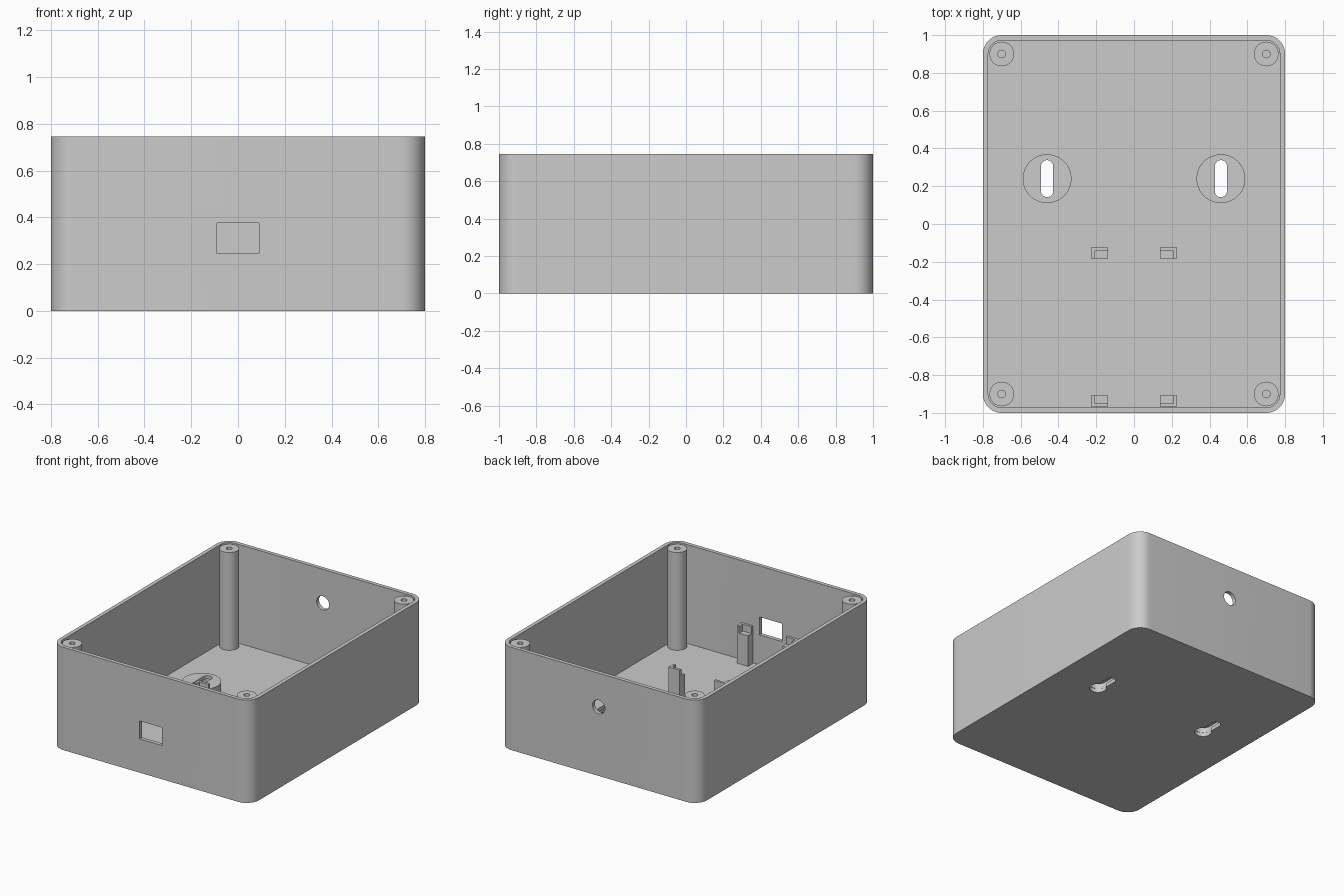
import bpy
import bmesh
import math
from mathutils import Matrix

cube = bpy.data.objects.get("Cube")
if cube:
    bpy.data.objects.remove(cube, do_unlink=True)

GREY = (0.6, 0.6, 0.6, 1.0)
plastic = bpy.data.materials.new("grey plastic")
plastic.use_nodes = True
plastic.diffuse_color = GREY
plastic.node_tree.nodes["Principled BSDF"].inputs["Base Color"].default_value = GREY

HALF_X, HALF_Y, HEIGHT = 0.8, 1.0, 0.745
WALL, FLOOR, CORNER = 0.028, 0.028, 0.1


def rounded(cx, cy, hx, hy, r, steps=12):
    """Outline of a rounded rectangle; also makes circles and slots."""
    pts = []
    for i, (sx, sy) in enumerate([(1, 1), (-1, 1), (-1, -1), (1, -1)]):
        for k in range(steps + 1):
            a = math.pi / 2 * (i + k / steps)
            pts.append((cx + sx * (hx - r) + r * math.cos(a),
                        cy + sy * (hy - r) + r * math.sin(a)))
    return pts


def circle(cx, cy, r):
    return rounded(cx, cy, r, r, r)


def box(x0, x1, y0, y1):
    return [(x0, y0), (x1, y0), (x1, y1), (x0, y1)]


def prism(name, outline, z0, z1, matrix=None):
    """Extrude an outline from z0 to z1."""
    bm = bmesh.new()
    face = bm.faces.new([bm.verts.new((x, y, z0)) for x, y in outline])
    top = bmesh.ops.extrude_face_region(bm, geom=[face])["geom"]
    moved = [v for v in top if isinstance(v, bmesh.types.BMVert)]
    bmesh.ops.translate(bm, verts=moved, vec=(0, 0, z1 - z0))
    bmesh.ops.remove_doubles(bm, verts=bm.verts[:], dist=1e-5)
    if matrix:
        bm.transform(matrix)
    bmesh.ops.recalc_face_normals(bm, faces=bm.faces[:])
    mesh = bpy.data.meshes.new(name)
    bm.to_mesh(mesh)
    bm.free()
    mesh.materials.append(plastic)
    obj = bpy.data.objects.new(name, mesh)
    bpy.context.collection.objects.link(obj)
    return obj


def activate(obj):
    bpy.ops.object.select_all(action="DESELECT")
    obj.select_set(True)
    bpy.context.view_layer.objects.active = obj


def cut(obj, *prism_args):
    """Subtract a prism from obj and discard the cutter."""
    cutter = prism("cutter", *prism_args)
    cutter.hide_render = True
    mod = obj.modifiers.new("cut", "BOOLEAN")
    mod.operation = "DIFFERENCE"
    mod.solver = "EXACT"
    mod.object = cutter
    activate(obj)
    bpy.ops.object.modifier_apply(modifier=mod.name)
    bpy.data.objects.remove(cutter, do_unlink=True)


def finish(obj):
    activate(obj)
    bpy.ops.object.shade_smooth_by_angle(angle=math.radians(30))


# Open-topped case with rounded upright corners
case = prism("case", rounded(0, 0, HALF_X, HALF_Y, CORNER), 0, HEIGHT)
cut(case, rounded(0, 0, HALF_X - WALL, HALF_Y - WALL, CORNER - WALL), FLOOR, 1)

# Connector window in the front wall, cable hole in the back wall
cut(case, box(-0.09, 0.09, -1.1, -0.95), 0.245, 0.375)
upright = Matrix.Rotation(math.radians(90), 4, "X")
cut(case, circle(0, 0.5, 0.05), -1.1, -0.95, upright)

for side, sx in (("left", 1), ("right", -1)):
    # Keyhole wall mount: round entry and slot below a slotted cap
    x, y = sx * 0.46, 0.24
    slot = rounded(x, y, 0.032, 0.098, 0.032)
    cut(case, slot, -0.1, 0.2)
    cut(case, circle(x, 0.172, 0.057), -0.1, 0.2)
    mount = prism(side + "_keyhole_mount", circle(x, y, 0.129), FLOOR, 0.09)
    cut(mount, rounded(x, y, 0.057, 0.123, 0.057), 0, 0.065)
    cut(mount, slot, 0, 0.2)
    finish(mount)

    for end, sy in (("back", 1), ("front", -1)):
        # Corner screw pillar
        px, py = sx * 0.7, sy * 0.9
        pillar = prism(f"{end}_{side}_screw_pillar", circle(px, py, 0.065),
                       FLOOR, HEIGHT - 0.008)
        cut(pillar, circle(px, py, 0.02), 0.4, 1)
        finish(pillar)

        # Board post with a corner notch facing the middle of the board
        bx, by = sx * 0.183, -0.546 + sy * 0.392
        post = prism(f"{end}_{side}_board_post",
                     box(bx - 0.045, bx + 0.045, by - 0.029, by + 0.029),
                     FLOOR, 0.3)
        nx, ny = bx - sx * 0.018, by - sy * 0.018
        cut(post, box(nx - 0.045, nx + 0.045, ny - 0.029, ny + 0.029), 0.25, 0.4)

finish(case)
